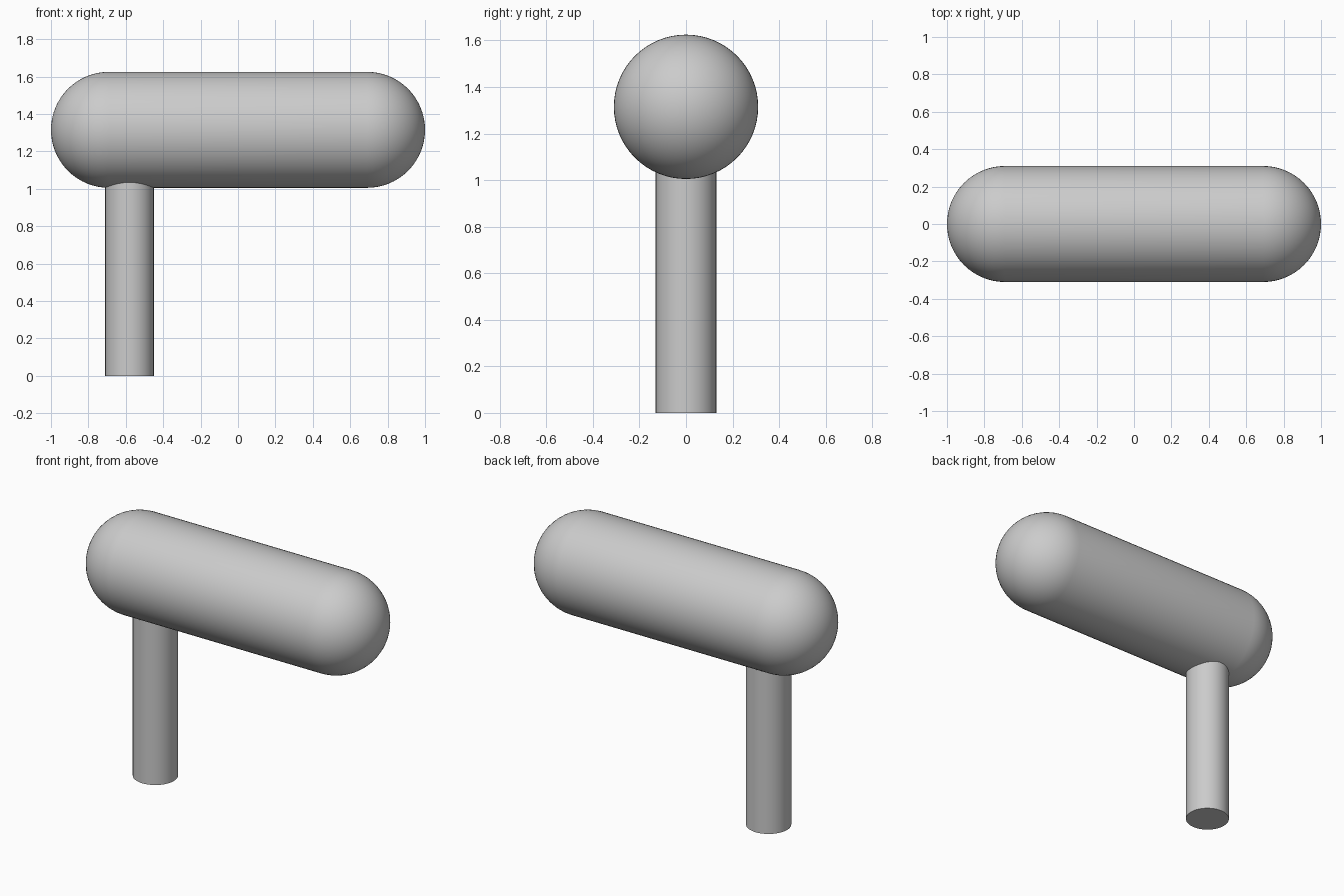
import bpy, bmesh
from math import sin, cos, pi, radians

if "Cube" in bpy.data.objects:
    bpy.data.objects.remove(bpy.data.objects["Cube"])

R, HALF, AXIS_Z = 0.31, 0.69, 1.315   # capsule radius, half straight length, axis height
POST_X, POST_R, POST_TOP = -0.58, 0.13, 1.10
SEG, CAP = 64, 16


def finish(obj):
    bpy.ops.object.select_all(action='DESELECT')
    obj.select_set(True)
    bpy.context.view_layer.objects.active = obj
    bpy.ops.object.shade_smooth_by_angle(angle=radians(40))


# Rounded horizontal body: half-outline spun around the x axis
angles = [pi / 2 * i / CAP for i in range(CAP + 1)]
left = [(-HALF - R * cos(a), R * sin(a)) for a in angles]
profile = left + [(-x, r) for x, r in reversed(left)]

bm = bmesh.new()
verts = [bm.verts.new((x, 0, r)) for x, r in profile]
edges = [bm.edges.new(pair) for pair in zip(verts, verts[1:])]
bmesh.ops.spin(bm, geom=verts + edges, cent=(0, 0, 0), axis=(1, 0, 0),
               angle=2 * pi, steps=SEG, use_merge=True)
bmesh.ops.remove_doubles(bm, verts=bm.verts[:], dist=1e-4)
bmesh.ops.recalc_face_normals(bm, faces=bm.faces[:])
mesh = bpy.data.meshes.new("body")
bm.to_mesh(mesh)
bm.free()
body = bpy.data.objects.new("body", mesh)
body.location.z = AXIS_Z
bpy.context.collection.objects.link(body)
finish(body)

# Upright post, running slightly into the body
bpy.ops.mesh.primitive_cylinder_add(vertices=SEG, radius=POST_R, depth=POST_TOP,
                                    location=(POST_X, 0, POST_TOP / 2))
post = bpy.context.object
post.name = "post"
finish(post)
